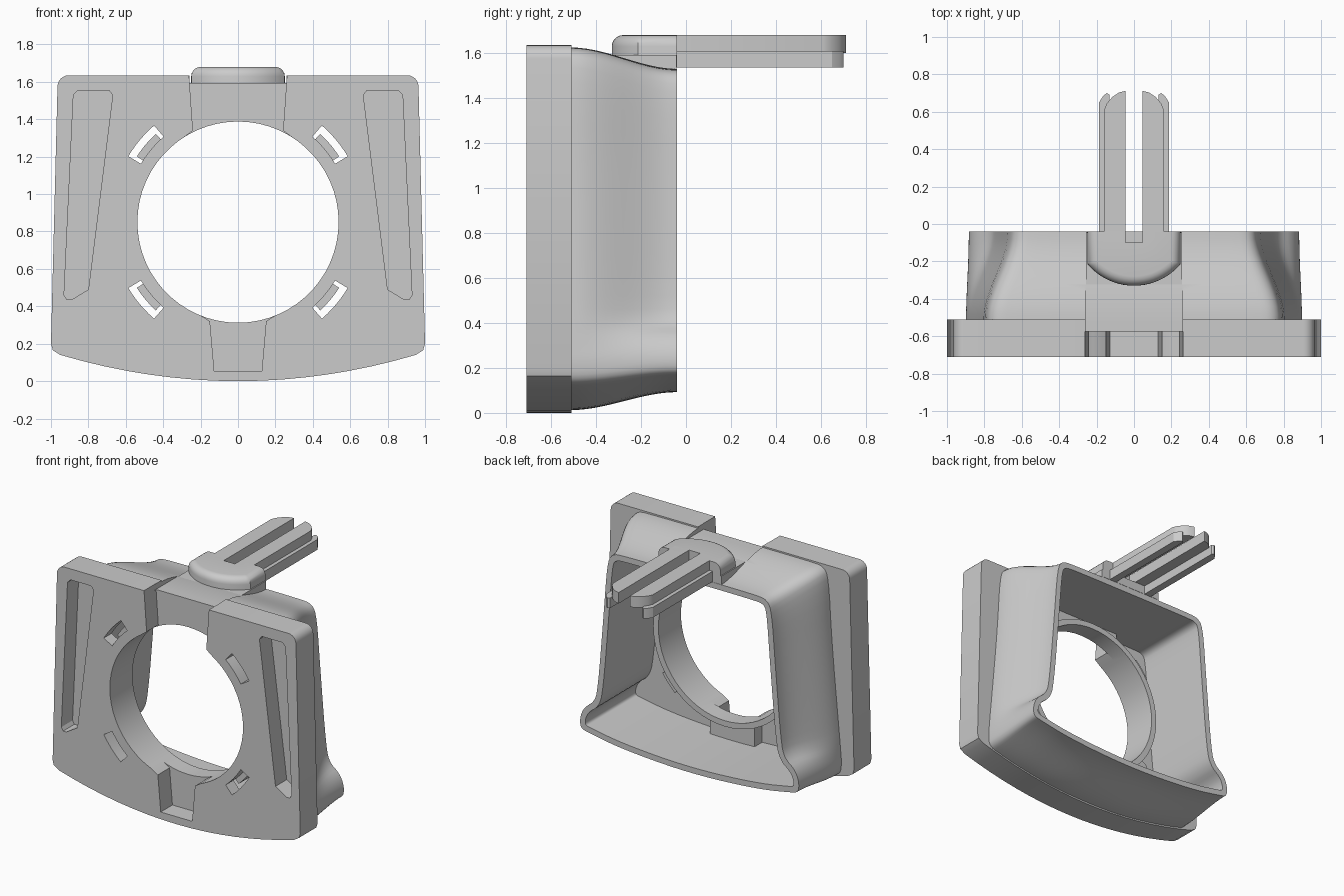
import bpy, bmesh
from math import sin, cos, radians
from mathutils import Vector

if "Cube" in bpy.data.objects:
    bpy.data.objects.remove(bpy.data.objects["Cube"], do_unlink=True)

FRONT, PLATE_BACK, BACK = -0.71, -0.51, -0.04
HOLE_Z = 0.85
WALL = 0.042


def finish(name, bm):
    bmesh.ops.recalc_face_normals(bm, faces=bm.faces)
    mesh = bpy.data.meshes.new(name)
    bm.to_mesh(mesh)
    bm.free()
    ob = bpy.data.objects.new(name, mesh)
    bpy.context.collection.objects.link(ob)
    return ob


def loft(name, sections, loop=False):
    """Skin through equal-length rings, capped or joined end to start."""
    bm = bmesh.new()
    rings = [[bm.verts.new(p) for p in s] for s in sections]
    pairs = list(zip(rings, rings[1:]))
    if loop:
        pairs.append((rings[-1], rings[0]))
    else:
        bm.faces.new(rings[0])
        bm.faces.new(rings[-1])
    for a, b in pairs:
        for i in range(len(a)):
            j = (i + 1) % len(a)
            bm.faces.new((a[i], a[j], b[j], b[i]))
    return finish(name, bm)


def prism(name, pts, a, b, axis="y"):
    """Extrude a 2D outline from a to b along y or z."""
    place = (lambda p, t: (p[0], t, p[1])) if axis == "y" else (lambda p, t: (p[0], p[1], t))
    return loft(name, [[place(p, t) for p in pts] for t in (a, b)])


def box(name, x0, x1, y0, y1, z0, z1):
    return prism(name, [(x0, z0), (x1, z0), (x1, z1), (x0, z1)], y0, y1)


def arc(r, a0, a1, n, cx=0, cy=HOLE_Z):
    return [(cx + r * cos(radians(a0 + (a1 - a0) * i / n)),
             cy + r * sin(radians(a0 + (a1 - a0) * i / n))) for i in range(n + 1)]


def mirrored(half):
    """Complete a half outline that runs from top to bottom on +x."""
    return half + [(-x, z) for x, z in reversed(half) if x > 0]


def flip(pts, s):
    return [(x * s, z) for x, z in pts]


def inset(pts, d):
    """Move a clockwise outline inwards by d."""
    out = []
    for i, point in enumerate(pts):
        p, q, r = Vector(pts[i - 1]), Vector(point), Vector(pts[(i + 1) % len(pts)])
        e, f = (q - p).normalized(), (r - q).normalized()
        m = Vector((e.y, -e.x)) + Vector((f.y, -f.x))
        out.append(tuple(q + m * (2 * d / max(m.length_squared, 1))))
    return out


def rounded(pts, passes=2):
    for _ in range(passes):
        new = []
        for i, p in enumerate(pts):
            q = pts[(i + 1) % len(pts)]
            for t in (0.25, 0.75):
                new.append((p[0] + (q[0] - p[0]) * t, p[1] + (q[1] - p[1]) * t))
        pts = new
    return pts


def combine(target, other, op):
    bpy.context.view_layer.update()
    mod = target.modifiers.new("combine", "BOOLEAN")
    mod.operation, mod.solver, mod.object = op, "EXACT", other
    bpy.context.view_layer.objects.active = target
    bpy.ops.object.modifier_apply(modifier=mod.name)
    bpy.data.objects.remove(other, do_unlink=True)


def add(target, other):
    combine(target, other, "UNION")


def cut(target, other):
    combine(target, other, "DIFFERENCE")


def smooth(ob):
    bpy.ops.object.select_all(action="DESELECT")
    ob.select_set(True)
    bpy.context.view_layer.objects.active = ob
    bpy.ops.object.shade_smooth_by_angle(angle=radians(30))


# Half outlines of the shroud where it meets the plate and at its flared rear
front_half = [(0, 1.625), (0.64, 1.625), (0.75, 1.62), (0.795, 1.55), (0.82, 1.1),
              (0.875, 0.5), (0.885, 0.4), (0.893, 0.3), (0.9, 0.22), (0.89, 0.14),
              (0.82, 0.115), (0.6, 0.065), (0.3, 0.02), (0, 0.01)]
rear_half = [(0, 1.53), (0.52, 1.53), (0.63, 1.52), (0.665, 1.43), (0.69, 1.1),
             (0.74, 0.5), (0.77, 0.4), (0.85, 0.34), (0.885, 0.26), (0.88, 0.18),
             (0.82, 0.165), (0.6, 0.125), (0.3, 0.1), (0, 0.09)]
cavity_outline = rounded(inset(mirrored(rear_half), WALL))


def section(y):
    t = min(max((y - PLATE_BACK) / (BACK - PLATE_BACK), 0), 1)
    t = t * t * (3 - 2 * t)
    half = [(a[0] + (b[0] - a[0]) * t, a[1] + (b[1] - a[1]) * t)
            for a, b in zip(front_half, rear_half)]
    return [(x, y, z) for x, z in rounded(mirrored(half))]


# Shroud: flowing outer skin to the rear rim, straight cavity inside
start = PLATE_BACK - 0.01
steps = [start + (BACK - start) * i / 12 for i in range(13)]
shroud = loft("shroud", [section(y) for y in steps]
              + [[(x, y, z) for x, z in cavity_outline] for y in (BACK, start)], loop=True)
cut(shroud, box("shroud_trim", -0.26, 0.26, -0.7, -0.3, 1.593, 1.8))
smooth(shroud)

# Face plate with rounded upper corners, bowed lower edge and hollow back
bow = [(0.95 * i / 8, 0.14 * (i / 8) ** 2) for i in range(8, -1, -1)]
plate_half = [(0, 1.635)] + arc(0.06, 90, 0, 6, 0.905, 1.575) + [(1, 0.2), (0.99, 0.165)] + bow
plate = prism("face_plate", mirrored(plate_half), FRONT, PLATE_BACK)
cut(plate, prism("cavity", cavity_outline, -0.62, -0.4))

# Bosses behind the centre recesses, and the collar round the opening
add(plate, box("top_boss", -0.29, 0.29, -0.65, -0.535, 1.3, 1.52))
add(plate, box("low_boss", -0.18, 0.18, -0.65, -0.535, 0.05, 0.36))
add(plate, prism("collar", arc(0.58, 0, 354, 59), -0.66, -0.45))
cut(plate, prism("opening", arc(0.538, 0, 354, 59), -0.9, -0.3))

# Side pockets and centre recesses
side_pocket = [(0.67, 1.53), (0.69, 1.555), (0.855, 1.555), (0.88, 1.53),
               (0.93, 0.46), (0.915, 0.435), (0.89, 0.435), (0.8, 0.49)]
top_recess = mirrored([(0.27, 1.75), (0.241, 1.34), (0.32, 1.28)])
low_recess = mirrored([(0.23, 0.37), (0.15, 0.32), (0.127, 0.055)])
for s in (1, -1):
    cut(plate, prism("side_pocket", flip(side_pocket, s), -0.8, -0.58))
cut(plate, prism("top_recess", top_recess, -0.8, -0.575))
cut(plate, prism("low_recess", low_recess, -0.8, -0.575))
cut(plate, box("plate_trim", -0.26, 0.26, -0.6, -0.3, 1.593, 1.8))

# Four curved clip windows
for mid in (40, 140, 220, 320):
    window = arc(0.606, mid - 9, mid + 9, 6) + arc(0.684, mid + 9, mid - 9, 6)
    cut(plate, prism("window", window, -0.8, -0.3))
smooth(plate)

# Clip tabs behind the windows
for i, mid in enumerate((40, 140, 220, 320)):
    tab = arc(0.56, mid - 7, mid + 7, 6) + arc(0.645, mid + 7, mid - 7, 6)
    smooth(prism(f"clip_tab_{i + 1}", tab, -0.62, -0.5))

# Flat bridge from the top recess to the handle
box("top_bridge", -0.257, 0.257, -0.573, BACK - 0.002, 1.52, 1.592)

# Handle root with a rounded front and softened top edge
root_outline = [(-0.25, BACK)] + arc(0.325, 220, 320, 20, 0, -0.005) + [(0.25, BACK)]
root = prism("handle_root", root_outline, 1.535, 1.68, "z")
bm = bmesh.new()
bm.from_mesh(root.data)
rim = [e for e in bm.edges if all(v.co.z > 1.67 for v in e.verts)
       and not all(v.co.y > BACK - 0.01 for v in e.verts)]
bmesh.ops.bevel(bm, geom=rim, offset=0.05, segments=5, profile=0.5, affect="EDGES")
bm.to_mesh(root.data)
bm.free()
cut(root, box("root_slot", -0.045, 0.045, -0.1, 0.1, 1.6, 1.8))
smooth(root)

# Two prongs, each a wide bar above a slim outer rail
bar = [(0.045, -0.1), (0.16, -0.1), (0.16, 0.61), (0.145, 0.645), (0.115, 0.68),
       (0.08, 0.703), (0.045, 0.712)]
rail = [(0.13, -0.1), (0.187, -0.1), (0.187, 0.65), (0.165, 0.685), (0.145, 0.7), (0.13, 0.69)]
for side, s in (("left", 1), ("right", -1)):
    smooth(prism(f"{side}_prong", flip(bar, s), 1.6, 1.68, "z"))
    smooth(prism(f"{side}_rail", flip(rail, s), 1.535, 1.61, "z"))
